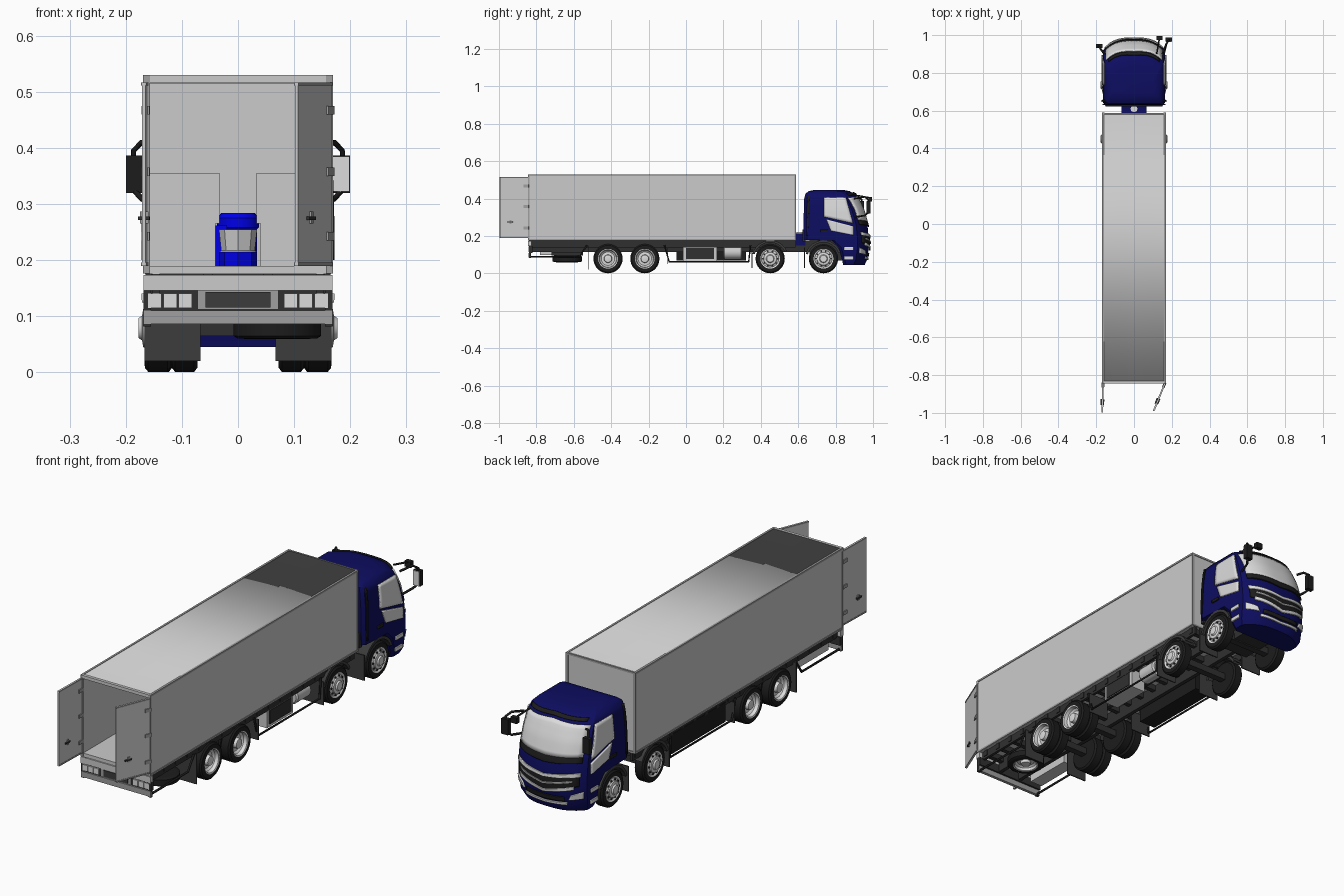
import bpy, bmesh, math
from mathutils import Vector, Matrix

if "Cube" in bpy.data.objects:
    bpy.data.objects.remove(bpy.data.objects["Cube"])


def material(name, r, g, b):
    m = bpy.data.materials.new(name)
    m.use_nodes = True
    m.diffuse_color = (r, g, b, 1)
    m.node_tree.nodes["Principled BSDF"].inputs["Base Color"].default_value = (r, g, b, 1)
    return m


GREY = material("light grey panel", .6, .6, .6)
TRIM = material("mid grey trim", .35, .35, .35)
PALE = material("pale glass", .72, .72, .72)
NAVY = material("navy paint", .004, .004, .12)
BLUE = material("bright blue", .0, .0, .8)
DARK = material("dark chassis", .03, .03, .03)
BLACK = material("black rubber", .012, .012, .012)
FLAP = material("charcoal plastic", .045, .045, .045)


def finish(name, bm, mats, mirror=False, smooth=None):
    bmesh.ops.recalc_face_normals(bm, faces=bm.faces)
    me = bpy.data.meshes.new(name)
    bm.to_mesh(me)
    bm.free()
    ob = bpy.data.objects.new(name, me)
    bpy.context.collection.objects.link(ob)
    for m in mats:
        me.materials.append(m)
    if mirror:
        ob.modifiers.new("mirror", "MIRROR")
    if smooth:
        bpy.ops.object.select_all(action="DESELECT")
        ob.select_set(True)
        bpy.context.view_layer.objects.active = ob
        bpy.ops.object.shade_smooth_by_angle(angle=math.radians(smooth))
    return ob


def box(name, x, y, z, mat, mirror=False):
    bm = bmesh.new()
    size = [b - a for a, b in (x, y, z)]
    mid = [(a + b) / 2 for a, b in (x, y, z)]
    bmesh.ops.create_cube(bm, size=1, matrix=Matrix.Translation(mid) @ Matrix.Diagonal((*size, 1)))
    return finish(name, bm, [mat], mirror)


def tube(name, pts, r, mat, mirror=False):
    cu = bpy.data.curves.new(name, "CURVE")
    cu.dimensions, cu.bevel_depth, cu.bevel_resolution, cu.use_fill_caps = "3D", r, 1, True
    sp = cu.splines.new("POLY")
    sp.points.add(len(pts) - 1)
    for p, co in zip(sp.points, pts):
        p.co = (*co, 1)
    cu.materials.append(mat)
    ob = bpy.data.objects.new(name, cu)
    bpy.context.collection.objects.link(ob)
    if mirror:
        ob.modifiers.new("mirror", "MIRROR")


def lathe(name, profile, centre, axis, mats, rule=lambda i: 0, mirror=False, steps=32):
    # profile holds (distance along axis, radius)
    bm = bmesh.new()
    rot = Vector((0, 0, 1)).rotation_difference(Vector(axis)).to_matrix()
    rings = [[bm.verts.new(rot @ Vector((r * math.cos(k * math.tau / steps),
              r * math.sin(k * math.tau / steps), a)) + Vector(centre))
              for k in range(steps)] for a, r in profile]
    for i in range(len(rings) - 1):
        for k in range(steps):
            n = (k + 1) % steps
            bm.faces.new((rings[i][k], rings[i][n], rings[i + 1][n], rings[i + 1][k])).material_index = rule(i)
    for i, end in ((0, rings[0]), (len(rings) - 2, rings[-1])):
        bm.faces.new(end).material_index = rule(i)
    return finish(name, bm, mats, mirror, 35)


# Cargo body: an open-backed shell
Y0, Y1, W = -.84, .585, .166
box("cargo_floor", (-W, W), (Y0, Y1), (.175, .19), GREY)
box("cargo_side", (.158, W), (Y0, Y1), (.19, .523), GREY, True)
box("cargo_front_wall", (-W, W), (Y1 - .01, Y1), (.19, .523), GREY)
box("cargo_ceiling", (-W, W), (Y0, Y1), (.514, .522), GREY)
bm = bmesh.new()
rows = [[bm.verts.new((x, y, z)) for y, z in ((Y1, .522), (Y1, h), (Y0, h), (Y0, .522))]
        for x, h in ((0, .53), (W, .528))]
for i in range(3):
    bm.faces.new((rows[0][i], rows[1][i], rows[1][i + 1], rows[0][i + 1])).smooth = True
roof = finish("cargo_roof", bm, [GREY], True)
roof.modifiers["mirror"].use_mirror_merge = False
for z in (.176, .522):
    box("edge_rail", (.16, .169), (Y0 - .002, Y1 + .002), (z, z + .008), TRIM, True)
    box("front_rail", (-W, W), (Y1 - .004, Y1 + .003), (z, z + .008), TRIM)
for y in (Y0, Y1):
    box("corner_post", (.157, .169), (y - .004, y + .004), (.176, .53), TRIM, True)
box("rear_header", (-.168, .168), (Y0 - .004, Y0 + .008), (.516, .53), GREY)

# Rear doors, swung open by different amounts, with hinges and handles
for side, tip in ((-1, (-.168, -.997)), (1, (.104, -.99))):
    hinge = Vector((side * .164, Y0 - .003, 0))
    along = (Vector((*tip, 0)) - hinge)
    length, ang = along.length, math.atan2(along.y, along.x)
    parts = [box("door_panel", (0, length), (-.003, .003), (.19, .517), GREY),
             box("door_handle", (length * .55, length * .75), (-.011, .009), (.272, .278), DARK),
             box("door_lock", (length * .6, length * .66), (-.008, .007), (.265, .287), TRIM)]
    for z in (.235, .35, .46):
        parts.append(box("door_hinge", (-.004, .024), (-.007, .007), (z, z + .015), TRIM))
    for z in (.19, .511):
        parts.append(box("door_edge", (0, length), (-.0045, .0045), (z, z + .006), TRIM))
    for p in parts:
        p.location, p.rotation_euler = hinge, (0, 0, ang)

# Load inside: stacked cartons and drums
for k in range(4):
    y = -.35 + k * .225
    box("lower_carton", (.04, .157), (y, y + .215), (.19, .265), GREY, True)
    box("upper_carton", (.033, .157), (y, y + .21), (.265, .355), GREY, True)
lathe("grey_drum", [(.19, .034), (.215, .034), (.217, .03), (.255, .034)], (0, -.36, 0), (0, 0, 1), [BLUE, GREY],
      lambda i: int(i > 0), steps=8)
lathe("blue_drum", [(.19, .034), (.255, .034), (.258, .037), (.275, .037), (.284, .03)],
      (0, -.26, 0), (0, 0, 1), [BLUE], steps=16)
box("blue_crate", (-.04, -.02), (-.3, -.24), (.19, .262), BLUE)

# Chassis ladder
box("frame_rail", (.045, .062), (-.82, .92), (.115, .175), DARK, True)
for k in range(18):
    y = Y0 + .03 + k * .08
    box("cross_beam", (-.155, .155), (y, y + .02), (.15, .176), DARK)
box("body_sill", (.14, .152), (Y0, Y1), (.14, .176), DARK, True)
box("engine", (-.07, .07), (.66, .93), (.07, .18), DARK)
box("cab_mount", (-.065, .065), (.588, .64), (.15, .215), NAVY)
lathe("filler_cap", [(.21, .018), (.222, .018)], (0, .61, 0), (0, 0, 1), [PALE])
box("cab_rear_frame", (-.15, .15), (.622, .64), (.17, .235), DARK)

# Wheels
tyre = [(0, .06), (0, .07), (.006, .078), (.04, .078), (.046, .071), (.047, .053), (.045, .048)]
flat_hub = [(.03, .045), (.022, .036), (.024, .022), (.04, .02), (.042, .012)]
domed_hub = [(.042, .046), (.047, .036), (.052, .034), (.054, .022), (.06, .018), (.06, .01)]
split = lambda i: int(i > 4)
for y in (-.417, -.22):
    for x in (.072, .12):
        lathe("rear_wheel", tyre + flat_hub, (x, y, .079), (1, 0, 0), [BLACK, PALE], split, True)
for y in (.45, .735):
    lathe("front_wheel", tyre + domed_hub, (.117, y, .079), (1, 0, 0), [BLACK, PALE], split, True)
for y, x, n in ((-.417, .15, 0), (-.22, .15, 0), (.45, .165, 10), (.735, .17, 10)):
    box("axle", (-.12, .12), (y - .015, y + .015), (.065, .095), DARK)
    for k in range(n):
        a = k * math.tau / n
        p = Vector((.162, y + .04 * math.cos(a), .079 + .04 * math.sin(a)))
        lathe("wheel_nut", [(0, .005), (.004, .005)], p, (1, 0, 0), [DARK], mirror=True, steps=6)
lathe("spare_wheel", [(a * .75, r) for a, r in tyre + flat_hub], (.07, -.635, .095), (0, 0, -1), [BLACK, PALE], split)
box("spare_carrier", (.06, .08), (-.72, -.55), (.096, .115), DARK)

# Mudguards and flaps
for y, first, last in ((.45, 25, 165), (.735, 20, 165)):
    bm = bmesh.new()
    arc = [math.radians(first + (last - first) * k / 12) for k in range(13)]
    loops = [[bm.verts.new((x, y + r * math.cos(a), .08 + r * math.sin(a))) for a in arc]
             for x, r in ((.105, .086), (.165, .086), (.165, .098), (.105, .098))]
    for i in range(4):
        for k in range(12):
            bm.faces.new((loops[i][k], loops[i][k + 1], loops[i - 3][k + 1], loops[i - 3][k]))
    finish("mudguard", bm, [FLAP], True, 30)
for y, z0, z1 in ((-.525, .02, .15), (-.1, .05, .14), (.35, .03, .13), (.63, .03, .14)):
    box("mud_flap", (.067, .167), (y, y + .005), (z0, z1), FLAP, True)

# Rear beam, lamps and bumper
box("rear_beam", (-.168, .168), (Y0 - .004, Y0 + .015), (.146, .174), GREY)
box("lamp_panel", (-.168, .168), (Y0 + .004, Y0 + .02), (.11, .147), DARK)
for k in range(3):
    box("rear_lamp", (.082 + k * .027, .106 + k * .027), (Y0 - .002, Y0 + .006), (.115, .141), PALE, True)
box("plate_surround", (-.072, .072), (Y0, Y0 + .008), (.112, .146), TRIM)
box("number_panel", (-.058, .058), (Y0 - .003, Y0 + .004), (.116, .143), FLAP)
box("rear_bumper", (-.168, .168), (Y0 - .002, Y0 + .012), (.086, .11), TRIM)
box("bumper_stay", (.155, .168), (Y0, Y0 + .012), (.082, .15), DARK, True)

# Side guards and side equipment
tube("side_guard", [(.158, -.115, .15), (.158, -.09, .063), (.158, .335, .063), (.158, .345, .15)], .005, BLACK, True)
tube("tail_guard", [(.158, Y0 + .01, .09), (.158, -.57, .09), (.158, -.53, .15)], .005, BLACK, True)
box("tool_box", (.08, .15), (-.015, .165), (.065, .15), GREY)
box("tool_box_door", (.15, .154), (0, .15), (.078, .137), DARK)
lathe("air_tank", [(.2, .03), (.207, .036), (.293, .036), (.3, .03)], (.11, 0, .112), (0, 1, 0), [GREY])
box("battery_box", (-.155, -.075), (-.05, .32), (.07, .155), BLACK)
box("rear_locker", (-.14, -.08), (-.78, -.56), (.1, .15), GREY)

# Cab: plan outlines lofted upward; each row is height, back, front, half width
CAB = [(.045, .84, .955, .15), (.07, .835, .967, .162), (.14, .815, .978, .165), (.175, .78, .978, .165),
       (.18, .632, .978, .165), (.26, .628, .97, .165), (.34, .63, .947, .163), (.40, .632, .92, .157),
       (.425, .638, .903, .151), (.44, .655, .875, .138), (.447, .69, .84, .11)]


def at(z, col):
    for a, b in zip(CAB, CAB[1:]):
        if z <= b[0]:
            t = (z - a[0]) / (b[0] - a[0])
            return a[col] + (b[col] - a[col]) * t
    return CAB[-1][col]


def nose(x, z, gap=0):
    w = at(z, 3)
    return (x, at(z, 2) - .06 * min(1, abs(x) / w) ** 3 + gap, z)


bm = bmesh.new()
rings = []
for z, back, front, w in CAB:
    pts = [(-w + .012, back, z), (-w, back + .015, z)]
    pts += [nose(w * math.sin(math.pi * k / 20), z) for k in range(-10, 11)]
    pts += [(w, back + .015, z), (w - .012, back, z)]
    rings.append([bm.verts.new(p) for p in pts])
for a, b in zip(rings, rings[1:]):
    for k in range(len(a)):
        bm.faces.new((a[k - 1], a[k], b[k], b[k - 1]))
bm.faces.new(rings[0])
bm.faces.new(rings[-1])
finish("cab_shell", bm, [NAVY], smooth=32)


def plate(name, corners, mat, side=False, gap=.004, n=8):
    # a thin bent panel lying on the nose or on the flank of the cab
    c = [Vector(p) for p in corners]
    bm = bmesh.new()
    grid = []
    for i in range(n + 1):
        row = []
        for j in range(n + 1):
            s, t = i / n, j / n
            u, z = (c[0].lerp(c[1], s)).lerp(c[3].lerp(c[2], s), t)
            row.append(bm.verts.new((at(z, 3) + gap, u, z) if side else nose(u, z, gap)))
        grid.append(row)
    for i in range(n):
        for j in range(n):
            bm.faces.new((grid[i][j], grid[i + 1][j], grid[i + 1][j + 1], grid[i][j + 1]))
    ob = finish(name, bm, [mat], True, 40)
    so = ob.modifiers.new("thickness", "SOLIDIFY")
    so.thickness, so.offset = .006, 0


def band(name, half, outer, inner, mat, gap=.004):
    # strip across the nose, sloping from the outer heights to the centre heights
    plate(name, [(0, inner[0]), (half, outer[0]), (half, outer[1]), (0, inner[1])], mat, gap=gap)


# Nose panels from the windscreen down to the bumper
band("windscreen", .15, (.285, .405), (.275, .415), PALE)
band("scuttle", .15, (.262, .285), (.248, .275), BLACK)
band("grille", .145, (.165, .215), (.125, .19), BLACK)
band("grille_upper_strip", .15, (.205, .222), (.188, .2), PALE, .007)
band("grille_middle_strip", .125, (.182, .19), (.158, .165), TRIM, .007)
band("grille_lower_strip", .13, (.15, .165), (.122, .134), PALE, .007)
band("bumper_strip", .1, (.078, .09), (.072, .082), PALE)
band("bumper_intake", .09, (.095, .112), (.09, .108), BLACK)
plate("headlamp", [(.105, .1), (.155, .108), (.158, .138), (.115, .122)], PALE)
band("sun_visor", .135, (.418, .428), (.424, .434), BLACK, .006)

# Cab flanks: windows, door steps, rear corner
plate("door_window", [(.737, .303), (.893, .268), (.855, .405), (.737, .405)], PALE, True)
plate("lower_window", [(.775, .228), (.895, .205), (.895, .252), (.75, .29)], PALE, True)
plate("door_handle_recess", [(.72, .222), (.76, .222), (.76, .234), (.72, .234)], BLACK, True)
for z in (.075, .125):
    plate("door_step", [(.845, z), (.895, z), (.895, z + .016), (.845, z + .016)], PALE, True)
plate("rear_corner", [(.645, .2), (.652, .2), (.66, .42), (.652, .42)], BLACK, True)

# Mirrors on hooped arms
for side, y in ((-1, .94), (1, .975)):
    tube("mirror_arm", [(side * .15, .9, .4), (side * .172, y - .02, .41), (side * .186, y, .395),
                        (side * .186, y, .325), (side * .172, y - .02, .31), (side * .158, .9, .3)], .005, BLACK)
    a, b = sorted((side * .168, side * .2))
    box("mirror_housing", (a, b), (y - .008, y + .012), (.32, .387), BLACK)
    if side > 0:
        box("mirror_glass", (a + .001, b - .001), (y - .012, y - .007), (.322, .385), PALE)
box("kerb_mirror", (.12, .15), (.975, .995), (.385, .41), BLACK)
tube("kerb_mirror_arm", [(.12, .9, .42), (.135, .985, .405)], .004, BLACK)
